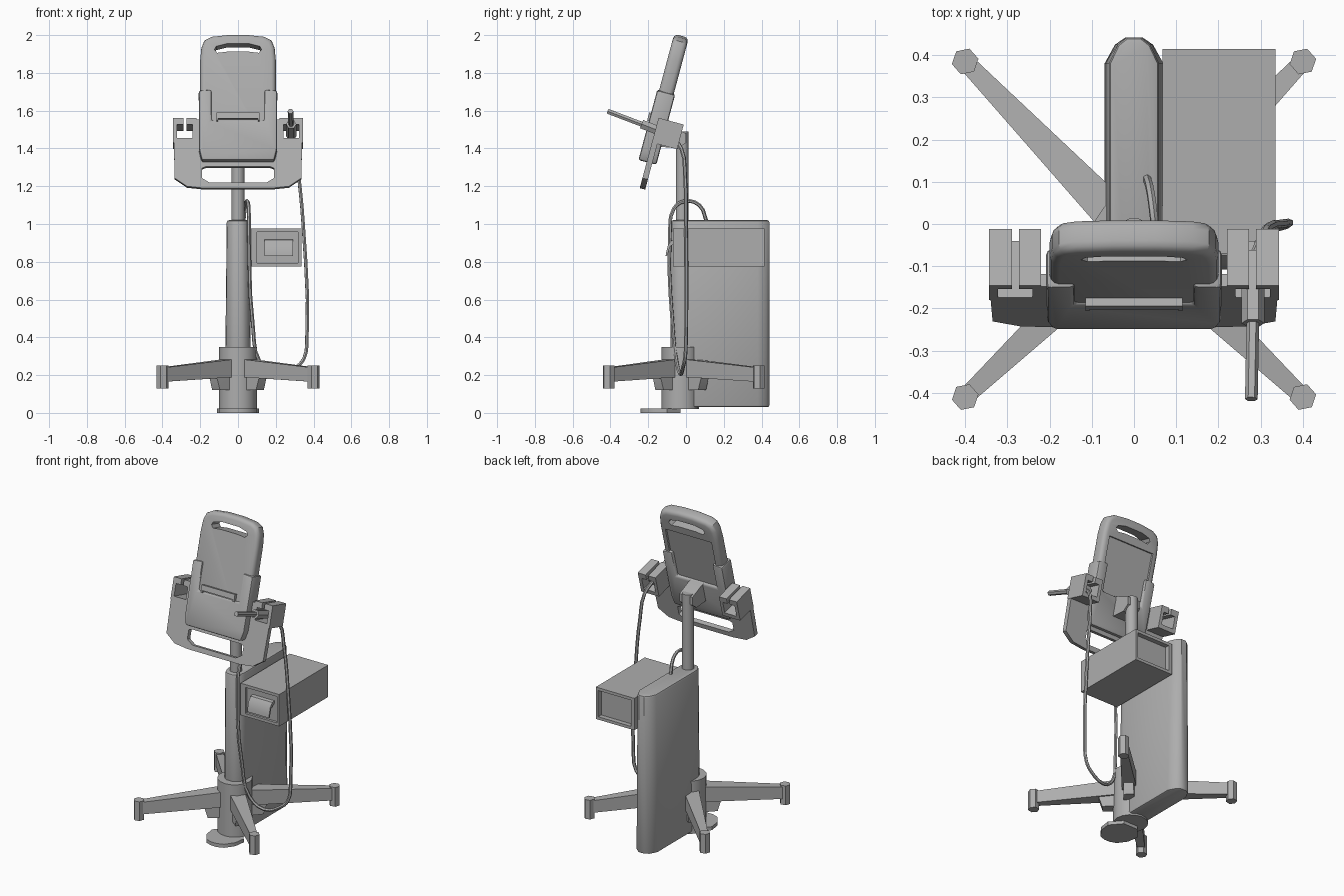
import bpy, math
from mathutils import Matrix, Vector

cube = bpy.data.objects.get("Cube")
if cube:
    bpy.data.objects.remove(cube)

grey = bpy.data.materials.new("plain_grey")
grey.use_nodes = True
COLOUR = (0.42, 0.42, 0.42, 1)
grey.diffuse_color = COLOUR
grey.node_tree.nodes["Principled BSDF"].inputs["Base Color"].default_value = COLOUR

# Leaning frame of the head: x across, y backwards, z up along the screen
LEAN = Matrix.Translation((0, -0.245, 1.19)) @ Matrix.Rotation(math.radians(-15), 4, 'X')
FLAT = Matrix.Identity(4)


def finish(ob, angle=35):
    bpy.ops.object.select_all(action='DESELECT')
    ob.select_set(True)
    bpy.context.view_layer.objects.active = ob
    bpy.ops.object.shade_smooth_by_angle(angle=math.radians(angle))


def loft(name, rings, matrix=FLAT, bevel=0, segments=2):
    """Skin equal-length rings of points and cap both ends."""
    n = len(rings[0])
    verts = [matrix @ Vector(p) for ring in rings for p in ring]
    faces = [tuple(range(n)), tuple(range(len(verts) - n, len(verts)))]
    for r in range(len(rings) - 1):
        for i in range(n):
            j = (i + 1) % n
            faces.append((r * n + i, r * n + j, r * n + n + j, r * n + n + i))
    me = bpy.data.meshes.new(name)
    me.from_pydata(verts, [], faces)
    me.materials.append(grey)
    ob = bpy.data.objects.new(name, me)
    bpy.context.collection.objects.link(ob)
    bpy.context.view_layer.objects.active = ob
    bpy.ops.object.select_all(action='DESELECT')
    ob.select_set(True)
    bpy.ops.object.mode_set(mode='EDIT')
    bpy.ops.mesh.select_all(action='SELECT')
    bpy.ops.mesh.normals_make_consistent(inside=False)
    bpy.ops.object.mode_set(mode='OBJECT')
    if bevel:
        mod = ob.modifiers.new("soft_edges", 'BEVEL')
        mod.width, mod.segments = bevel, segments
        mod.limit_method, mod.angle_limit = 'ANGLE', math.radians(40)
        bpy.ops.object.modifier_apply(modifier=mod.name)
    finish(ob)
    return ob


def panel(name, outline, y0, y1, matrix=LEAN, bevel=0, segments=2):
    """Outline in x and z, given thickness along y."""
    return loft(name, [[(x, y, z) for x, z in outline] for y in (y0, y1)],
                matrix, bevel, segments)


def slab(name, outline, z0, z1, bevel=0, shrink=1):
    """Outline in x and y, raised along z, with x narrowed at the top."""
    return loft(name, [[(x, y, z0) for x, y in outline],
                       [(x * shrink, y, z1) for x, y in outline]], FLAT, bevel)


def box(x0, x1, z0, z1):
    return [(x0, z0), (x1, z0), (x1, z1), (x0, z1)]


def mirrored(half):
    return half + [(-x, z) for x, z in reversed(half)]


def circle(cx, cy, r, n, turn=0):
    return [(cx + r * math.cos(math.tau * i / n + turn),
             cy + r * math.sin(math.tau * i / n + turn)) for i in range(n)]


def cut(ob, cutter):
    mod = ob.modifiers.new("opening", 'BOOLEAN')
    mod.operation, mod.solver, mod.object = 'DIFFERENCE', 'EXACT', cutter
    bpy.context.view_layer.objects.active = ob
    bpy.ops.object.modifier_apply(modifier=mod.name)
    bpy.data.objects.remove(cutter)
    finish(ob)


def tube(name, points, radius, smooth=True):
    """Round bar or cable through points, turned into a mesh."""
    cu = bpy.data.curves.new(name, 'CURVE')
    cu.dimensions = '3D'
    cu.bevel_depth, cu.bevel_resolution, cu.resolution_u = radius, 1, 3
    cu.use_fill_caps = True
    sp = cu.splines.new('BEZIER' if smooth else 'POLY')
    pts = sp.bezier_points if smooth else sp.points
    pts.add(len(points) - 1)
    for p, co in zip(pts, points):
        if smooth:
            p.co = co
            p.handle_left_type = p.handle_right_type = 'AUTO'
        else:
            p.co = (*co, 1)
    cu.materials.append(grey)
    ob = bpy.data.objects.new(name, cu)
    bpy.context.collection.objects.link(ob)
    bpy.ops.object.select_all(action='DESELECT')
    ob.select_set(True)
    bpy.context.view_layer.objects.active = ob
    bpy.ops.object.convert(target='MESH')
    finish(bpy.context.view_layer.objects.active, 50)


# Base: collar, foot plate and deep narrow cabinet with a rounded front
slab("base_collar", circle(0, -0.03, 0.1, 16), 0.02, 0.35)
slab("foot_plate", mirrored([(0.05, -0.03), (0.11, -0.1), (0.1, -0.17), (0.06, -0.225),
                             (0.02, -0.24)]), 0, 0.022)
front_arc = [(0.07 * math.cos(a), -0.015 + 0.07 * math.sin(a))
             for a in [-math.pi / 2 * k / 5 for k in range(5)]]
cabinet_half = [(0.02, 0.442), (0.045, 0.425), (0.07, 0.38)] + front_arc
slab("cabinet", mirrored(cabinet_half), 0.03, 1.02, 0.012, 0.85)

# Four tapering legs with gussets and hexagonal feet
for side_name, sx in (("left", 1), ("right", -1)):
    for end_name, fy in (("front", -0.41), ("back", 0.385)):
        foot = Vector((sx * 0.4, fy, 0))
        hub = Vector((0, -0.03, 0))
        along = (foot - hub).normalized()
        across = Vector((-along.y, along.x, 0))
        reach = (foot - hub).length

        def section(r, w, z0, z1):
            c = hub + along * r
            return [c + across * s * w + Vector((0, 0, z))
                    for s, z in ((-1, z0), (1, z0), (1, z1), (-1, z1))]

        label = end_name + "_" + side_name
        loft(label + "_leg", [section(0.06, 0.045, 0.19, 0.285),
                              section(reach, 0.02, 0.165, 0.24)])
        loft(label + "_gusset", [section(0.06, 0.035, 0.12, 0.24),
                                 section(0.16, 0.03, 0.12, 0.24),
                                 section(0.185, 0.028, 0.2, 0.24)])
        slab(label + "_foot", circle(foot.x, foot.y, 0.032, 6, 0.2), 0.13, 0.25)

# Pole and head bracket
slab("pole", circle(0, -0.02, 0.035, 14), 1.0, 1.49)
bracket = [(-0.15, 1.41), (-0.04, 1.4), (0.0, 1.43), (0.0, 1.48), (-0.09, 1.52), (-0.13, 1.53)]
loft("head_bracket", [[(x, y, z) for y, z in bracket] for x in (-0.045, 0.045)])

# Printer box, recessed at both ends, with a curling strip of paper
printer = panel("printer_box", box(0.068, 0.335, 0.775, 0.975), -0.07, 0.415, FLAT)
cut(printer, panel("front_cutter", box(0.1, 0.318, 0.793, 0.957), -0.1, -0.055, FLAT))
cut(printer, panel("back_cutter", box(0.09, 0.318, 0.793, 0.957), 0.385, 0.45, FLAT))
curl = [(-0.05, 0.92), (-0.075, 0.915), (-0.095, 0.89), (-0.105, 0.85), (-0.108, 0.83),
        (-0.1, 0.83), (-0.085, 0.88), (-0.05, 0.905)]
loft("paper_strip", [[(x, y, z) for y, z in curl] for x in (0.14, 0.29)])

# Leaning carrier plate with a grip slot
plate = panel("carrier_plate", mirrored([(0.24, 0.375), (0.24, 0.27), (0.34, 0.27),
                                         (0.335, 0.055), (0.27, 0.01), (0.18, 0)]), 0, 0.03)
grip = mirrored([(0.17, 0.118), (0.19, 0.11), (0.19, 0.055), (0.15, 0.03)])
cut(plate, panel("grip_cutter", grip, -0.1, 0.1))

# Slotted probe holders on both sides
holder = [(0.22, 0.25), (0.343, 0.25), (0.343, 0.385), (0.289, 0.385), (0.289, 0.35),
          (0.322, 0.35), (0.322, 0.275), (0.24, 0.275), (0.24, 0.35), (0.272, 0.35),
          (0.272, 0.385), (0.22, 0.385)]
for side_name, sx in (("left", 1), ("right", -1)):
    panel(side_name + "_holder", [(sx * x, z) for x, z in holder], 0, 0.138)

# Screen unit with carrying handle and sunken back
screen = panel("screen_unit", mirrored([(0.05, 0.836), (0.14, 0.826), (0.178, 0.805),
                                        (0.194, 0.765), (0.2, 0.7), (0.2, 0.17),
                                        (0.185, 0.145)]), -0.035, 0.045, LEAN, 0.024, 3)
handle = mirrored([(0.06, 0.782), (0.115, 0.768), (0.125, 0.75), (0.11, 0.732), (0.06, 0.738)])
cut(screen, panel("handle_cutter", handle, -0.2, 0.2))
cut(screen, panel("back_cutter", box(-0.16, 0.16, 0.22, 0.69), 0.033, 0.2))

# Cradle gripping the lower half, with a ledge in its opening
panel("screen_cradle", mirrored([(0.14, 0.36), (0.14, 0.53), (0.208, 0.525), (0.206, 0.2),
                                 (0.192, 0.142)]), -0.045, 0.053, LEAN, 0.012)
ledge = mirrored([(0.115, 0.4), (0.115, 0.355), (0.105, 0.355), (0.105, 0.368)])
panel("screen_ledge", ledge, -0.055, -0.02)

# Probe resting in the left holder, and its looping cable
tube("probe_handle", [(0.278, -0.415, 1.597), (0.282, -0.2, 1.515)], 0.015, False)
tube("probe_body", [(0.282, -0.235, 1.529), (0.282, -0.07, 1.465)], 0.027, False)
tube("probe_cable", [(0.282, -0.08, 1.468), (0.305, -0.025, 1.4), (0.322, -0.005, 1.25),
                     (0.345, 0, 1.0), (0.365, 0, 0.4), (0.35, -0.005, 0.29),
                     (0.31, -0.015, 0.245), (0.2, -0.03, 0.205), (0.115, -0.05, 0.27),
                     (0.08, -0.07, 0.45), (0.058, -0.085, 0.95), (0.057, -0.065, 1.08),
                     (0.05, -0.01, 1.12), (0.04, 0.07, 1.1), (0.03, 0.11, 1.01)], 0.01)
